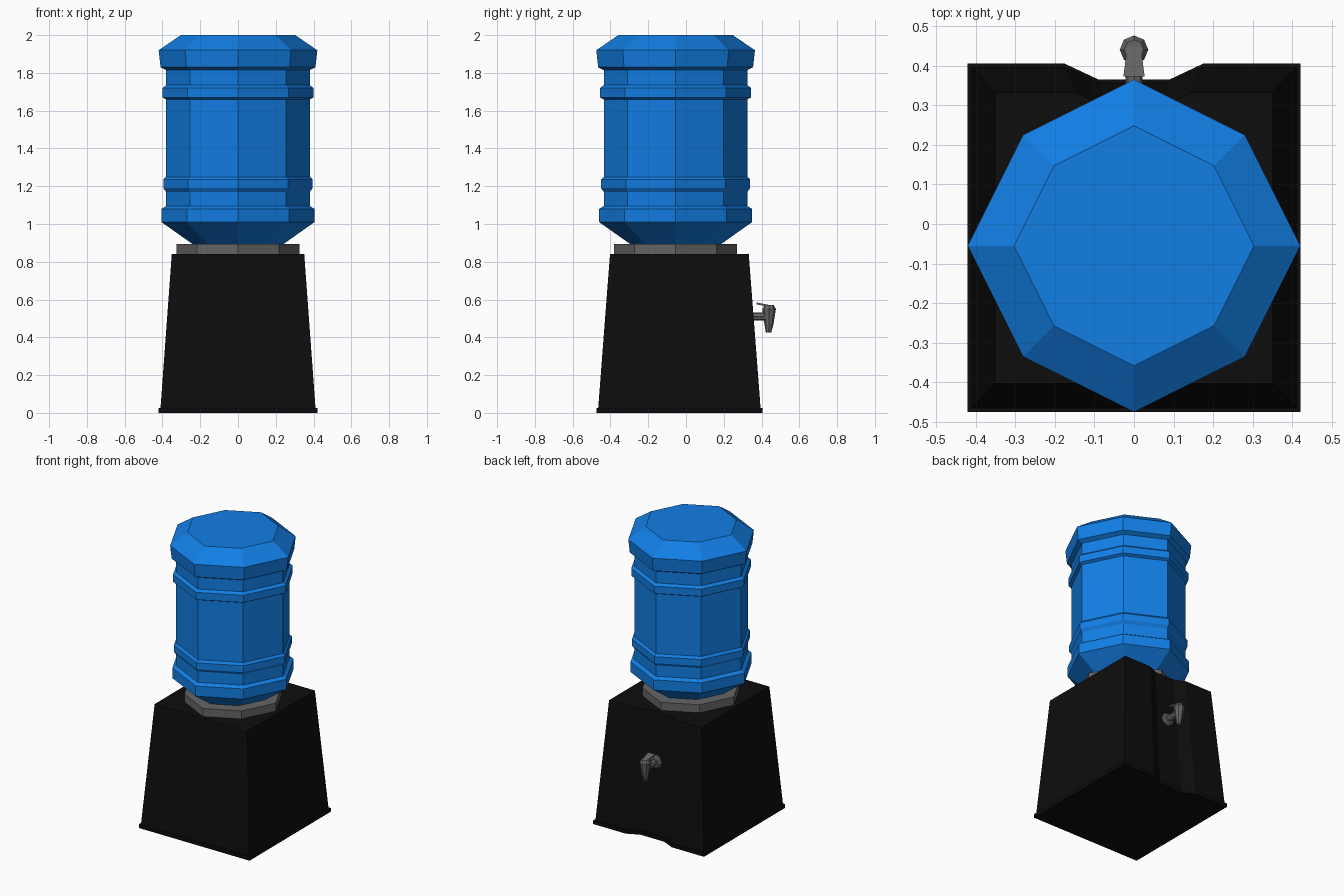
import bpy
from math import sin, cos, pi

cube = bpy.data.objects.get("Cube")
if cube:
    bpy.data.objects.remove(cube, do_unlink=True)


def material(name, colour):
    mat = bpy.data.materials.new(name)
    mat.use_nodes = True
    mat.diffuse_color = (*colour, 1)
    bsdf = next(n for n in mat.node_tree.nodes if n.type == "BSDF_PRINCIPLED")
    bsdf.inputs["Base Color"].default_value = (*colour, 1)
    return mat


blue = material("bottle blue", (0.006, 0.21, 0.78))
grey = material("plastic grey", (0.13, 0.13, 0.13))
black = material("stand black", (0.004, 0.004, 0.004))


def loft(name, rings, mat):
    """Skin a stack of equal-sized rings and cap both ends."""
    n = len(rings[0])
    verts = [p for ring in rings for p in ring]
    faces = [(k * n + i, k * n + (i + 1) % n, (k + 1) * n + (i + 1) % n, (k + 1) * n + i)
             for k in range(len(rings) - 1) for i in range(n)]
    faces.append(tuple(reversed(range(n))))
    faces.append(tuple(range(len(verts) - n, len(verts))))
    mesh = bpy.data.meshes.new(name)
    mesh.from_pydata(verts, [], faces)
    mesh.materials.append(mat)
    obj = bpy.data.objects.new(name, mesh)
    bpy.context.collection.objects.link(obj)
    return obj


def octagon(r, z, cy=-0.055, squash=0.943):
    """Eight points, with the diagonal corners pulled in a little."""
    return [(r * (squash if i % 2 else 1) * cos(i * pi / 4),
             cy + r * (squash if i % 2 else 1) * sin(i * pi / 4), z) for i in range(8)]


# Stand: tapered box with a shallow channel down the tap side, on a thin lip
half = [(0.42, -0.44), (0.42, 0.44), (0.175, 0.44), (0.09, 0.40)]
outline = half + [(-x, y) for x, y in reversed(half)]


def stand_ring(scale, z):
    return [(x * scale, y * scale - 0.035, z) for x, y in outline]


loft("stand_lip", [stand_ring(1, 0), stand_ring(1, 0.025)], black)
loft("stand_body", [stand_ring(0.977, 0.025), stand_ring(0.835, 0.84)], black)

# Collar that holds the bottle
loft("collar", [octagon(0.325, 0.84), octagon(0.325, 0.895)], grey)

# Bottle: shoulder, two raised ribs and a cap band
bottle_profile = [
    (0.235, 0.89), (0.405, 1.01), (0.405, 1.08), (0.38, 1.095),
    (0.38, 1.17), (0.395, 1.19), (0.395, 1.235), (0.38, 1.25),
    (0.38, 1.66), (0.40, 1.67), (0.40, 1.72), (0.38, 1.735),
    (0.38, 1.815), (0.41, 1.83), (0.42, 1.92), (0.303, 2.0)]
loft("bottle", [octagon(r, z) for r, z in bottle_profile], blue)


# Tap: wall flange and stem run along y, the spout hangs down
def stem_ring(r, y):
    return [(r * cos(i * pi / 4), y, 0.51 - r * sin(i * pi / 4)) for i in range(8)]


loft("tap_flange", [stem_ring(0.045, 0.31), stem_ring(0.045, 0.335),
                    stem_ring(0.035, 0.345)], grey)
loft("tap_stem", [stem_ring(0.022, 0.33), stem_ring(0.022, 0.44)], grey)
spout_profile = [(0.014, 0.425, 0.437), (0.024, 0.47, 0.439),
                 (0.036, 0.55, 0.44), (0.025, 0.57, 0.44)]
loft("tap_spout", [octagon(r, z, cy, 1) for r, z, cy in spout_profile], grey)

# Lever: thin plate, wide at the wall end and sloping down to the spout
lever = [(-0.027, 0.372), (0.027, 0.372), (0.018, 0.44), (0.008, 0.458),
         (-0.008, 0.458), (-0.018, 0.44)]
loft("tap_lever", [[(x, y, z - 0.2 * (y - 0.372)) for x, y in lever]
                   for z in (0.575, 0.585)], grey)
